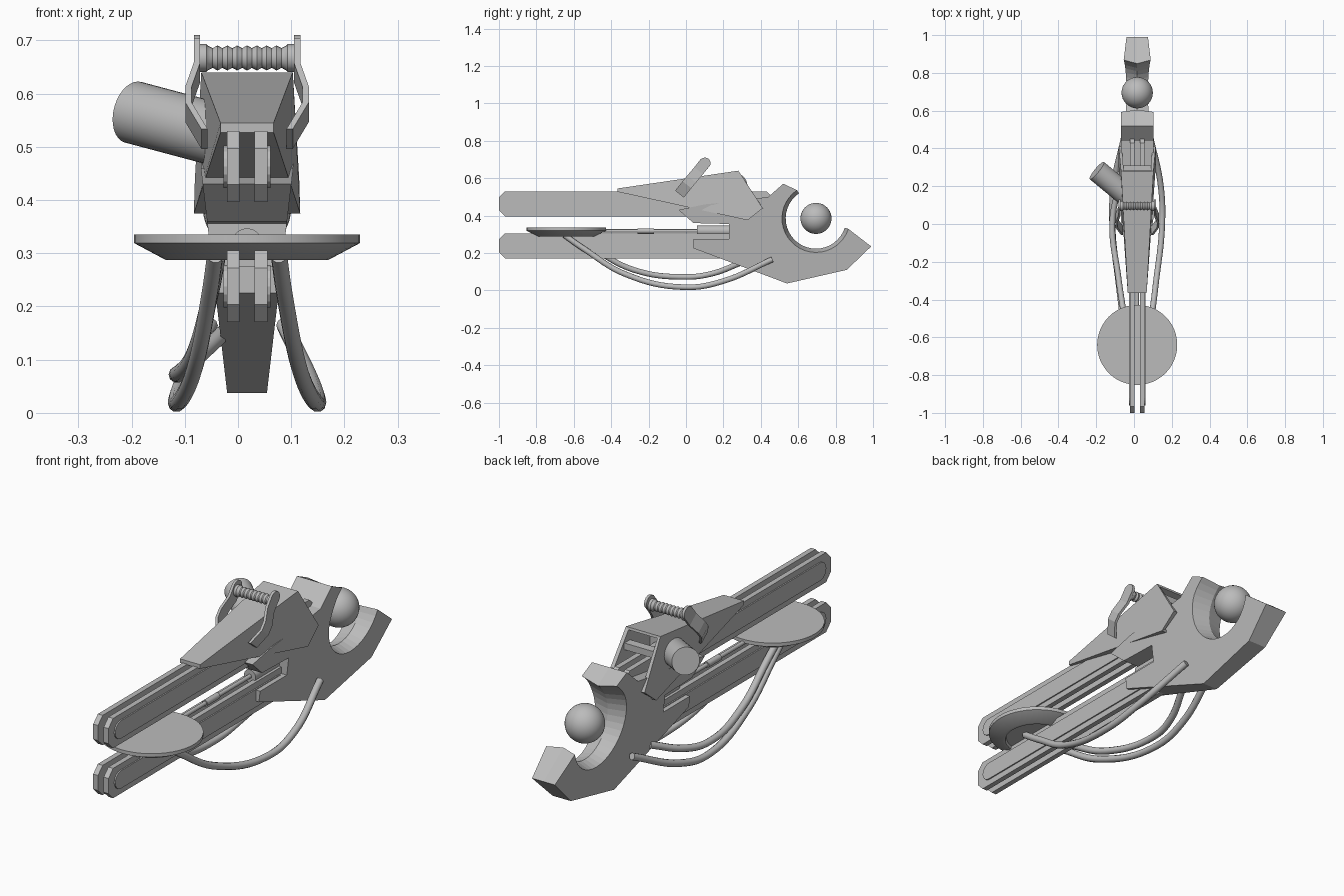
import bpy, bmesh, math
from mathutils import Vector

old = bpy.data.objects.get("Cube")
if old:
    bpy.data.objects.remove(old, do_unlink=True)

MID = 0.017  # x of the symmetry plane
grey = bpy.data.materials.new("plain grey")
grey.use_nodes = True
grey.diffuse_color = (0.5, 0.5, 0.5, 1)
grey.node_tree.nodes["Principled BSDF"].inputs["Base Color"].default_value = (0.5, 0.5, 0.5, 1)


def finish(name, bm, smooth=False):
    bmesh.ops.recalc_face_normals(bm, faces=bm.faces)
    mesh = bpy.data.meshes.new(name)
    bm.to_mesh(mesh)
    bm.free()
    mesh.materials.append(grey)
    obj = bpy.data.objects.new(name, mesh)
    obj.location.x = MID
    bpy.context.collection.objects.link(obj)
    if smooth:
        bpy.ops.object.select_all(action='DESELECT')
        obj.select_set(True)
        bpy.context.view_layer.objects.active = obj
        bpy.ops.object.shade_smooth_by_angle(angle=math.radians(35))
    return obj


def loft(name, rings, smooth=False, caps=True, closed=True):
    """Bridge rings of equal point count."""
    bm = bmesh.new()
    rows = [[bm.verts.new(p) for p in ring] for ring in rings]
    n = len(rows[0])
    for a, b in zip(rows, rows[1:]):
        for i in range(n if closed else n - 1):
            j = (i + 1) % n
            bm.faces.new((a[i], a[j], b[j], b[i]))
    if caps:
        bm.faces.new(rows[0])
        bm.faces.new(rows[-1])
    return finish(name, bm, smooth)


def plate(name, outline, x0, x1):
    """Extrude a (y, z) outline along x."""
    return loft(name, [[(x, y, z) for y, z in outline] for x in (x0, x1)])


def turned(name, base, axis, profile, sides=32):
    """Lathe (radius, distance) pairs around an axis."""
    q = Vector(axis).to_track_quat('Z', 'Y')
    turn = [2 * math.pi * i / sides for i in range(sides)]
    rings = [[Vector(base) + q @ Vector((r * math.cos(t), r * math.sin(t), d)) for t in turn]
             for r, d in profile]
    return loft(name, rings, True)


def hose(name, points, radius):
    curve = bpy.data.curves.new(name, 'CURVE')
    curve.dimensions = '3D'
    curve.bevel_depth = radius
    curve.bevel_resolution = 3
    curve.use_fill_caps = True
    curve.resolution_u = 8
    spline = curve.splines.new('BEZIER')
    spline.bezier_points.add(len(points) - 1)
    for bp, p in zip(spline.bezier_points, points):
        bp.co = p
        bp.handle_left_type = bp.handle_right_type = 'AUTO'
    curve.materials.append(grey)
    obj = bpy.data.objects.new(name, curve)
    obj.location.x = MID
    bpy.context.collection.objects.link(obj)


def stadium(y0, y1, z, r):
    arc = [math.pi * i / 8 for i in range(9)]
    return ([(y1 + r * math.sin(t), z + r * math.cos(t)) for t in arc] +
            [(y0 - r * math.sin(t), z - r * math.cos(t)) for t in arc])


# Twin rails, upper and lower, with raised side panels
for level, z, end in (("upper", 0.463, 0.43), ("lower", 0.238, 0.4)):
    h, c = 0.067, 0.033
    outline = [(-1, z - h + c), (-1 + c, z - h), (end, z - h), (end + c, z - h + c),
               (end + c, z + h - c), (end, z + h), (-1 + c, z + h), (-1, z + h - c)]
    for side, s in (("left", 1), ("right", -1)):
        plate(f"{level}_rail_{side}", outline, s * 0.014, s * 0.038)
        plate(f"{level}_rail_panel_{side}", stadium(-0.92, 0.2, z, 0.04), s * 0.037, s * 0.044)

# Rear body with a round cradle
CY, CZ, R = 0.695, 0.385, 0.182
arc = [math.radians(-18 - 218 * i / 24) for i in range(25)]
cradle = [(CY + R * math.cos(t), CZ + R * math.sin(t)) for t in arc]
inner = [(CY + (R - 0.02) * math.cos(t), CZ + (R - 0.02) * math.sin(t)) for t in arc]
front = [(0.52, 0.57), (0.44, 0.5), (0.3, 0.48), (0.1, 0.46), (-0.04, 0.43), (0.04, 0.36),
         (0.23, 0.355), (0.23, 0.275), (0.04, 0.275), (0.04, 0.225), (0.54, 0.037),
         (0.86, 0.11), (0.99, 0.235)]


def half_width(y, z):
    return min(0.033 + 0.117 * z, 0.087) - 0.03 * max(0, y - 0.87)


edge, middle = cradle + front, inner + front
sides = [[(s * half_width(y, z), y, z) for y, z in edge] for s in (-1, 1)]
loft("rear_body", [sides[0], [(0, y, z) for y, z in middle], sides[1]])

# Ball floating in the cradle
bm = bmesh.new()
bmesh.ops.create_uvsphere(bm, u_segments=32, v_segments=20, radius=0.083)
bmesh.ops.translate(bm, verts=bm.verts, vec=(0, CY, CZ))
finish("cradle_ball", bm, True)

# Upper housing, a tapered shell open at the rear
stations = [(0.05, -0.365, 0.527), (0.05, -0.365, 0.545), (0.086, 0.28, 0.64),
            (0.098, 0.41, 0.44), (0.1, 0.33, 0.375)]
bm = bmesh.new()
left, right = [[bm.verts.new((s * w, y, z)) for w, y, z in stations] for s in (1, -1)]
bm.faces.new(left)
bm.faces.new(right)
for i in (0, 1, 4):
    j = (i + 1) % 5
    bm.faces.new((left[i], left[j], right[j], right[i]))
shell = finish("upper_housing", bm)
mod = shell.modifiers.new("thickness", 'SOLIDIFY')
mod.thickness = 0.018
mod.offset = -1
plate("housing_crossbar", [(0.27, 0.55), (0.31, 0.55), (0.31, 0.58), (0.27, 0.58)], -0.08, 0.08)
plate("housing_inner_wall", [(0.12, 0.43), (0.14, 0.43), (0.14, 0.61), (0.12, 0.61)], -0.075, 0.075)

# Angled side barrel
axis = Vector((-0.75, 0.62, 0.2)).normalized()
tip = Vector((-0.214, 0.283, 0.565))
turned("side_barrel", tip - axis * 0.24, axis, [(0.059, 0), (0.059, 0.24)])

# Carry handle brackets and ribbed grip
path = [(0.094, 0.103, 0.685), (0.094, 0.068, 0.64), (0.11, 0.03, 0.595),
        (0.11, 0.005, 0.565), (0.08, -0.035, 0.515)]
for side, s in (("left", 1), ("right", -1)):
    rings = []
    for i, (x, y, z) in enumerate(path):
        w = 0.03
        rings.append([(s * (x + dx), y + k * w * 0.78, z - k * w * 0.62)
                      for dx, k in ((-0.006, -1), (0.006, -1), (0.006, 1), (-0.006, 1))])
    loft(f"handle_bracket_{side}", rings)
    turned(f"handle_bracket_end_{side}", (s * 0.088, 0.101, 0.68), (s, 0, 0),
           [(0.03, 0), (0.03, 0.012)], 20)
ribs = [(0.026, 0), (0.026, 0.012)]
ribs += [(0.021 + 0.0025 * math.cos(i * math.pi / 2), 0.014 + i * 0.148 / 32) for i in range(33)]
ribs += [(0.026, 0.164), (0.026, 0.176)]
turned("handle_grip", (-0.088, 0.095, 0.667), (1, 0, 0), ribs, 20)

# Dish below the upper rails
turned("dish", (0, -0.64, 0.287), (0, 0, 1),
       [(0.135, 0.012), (0.14, 0), (0.152, 0), (0.212, 0.032), (0.212, 0.048)], 48)

# Piston rod, collar and sleeve
for name, r, y0, y1 in (("piston_rod", 0.009, -0.45, 0.1), ("piston_collar", 0.014, -0.26, -0.17),
                        ("piston_sleeve", 0.029, 0.06, 0.235)):
    turned(name, (0, y0, 0.318), (0, 1, 0), [(r, 0), (r, y1 - y0)], 20)

# Hanging hoses from the dish to the body
long_path = [(0.06, -0.65, 0.295), (0.07, -0.55, 0.225), (0.098, -0.32, 0.085),
             (0.132, 0, 0.017), (0.125, 0.2, 0.05), (0.07, 0.46, 0.165)]
short_path = [(0.055, -0.62, 0.295), (0.068, -0.5, 0.225), (0.1, -0.28, 0.11),
              (0.132, 0, 0.072), (0.11, 0.14, 0.09), (0.045, 0.3, 0.15)]
for name, s, pts in (("hose_left", 1, long_path), ("hose_right", -1, long_path),
                     ("short_hose_right", -1, short_path)):
    hose(name, [(s * x, y, z) for x, y, z in pts], 0.0155)
